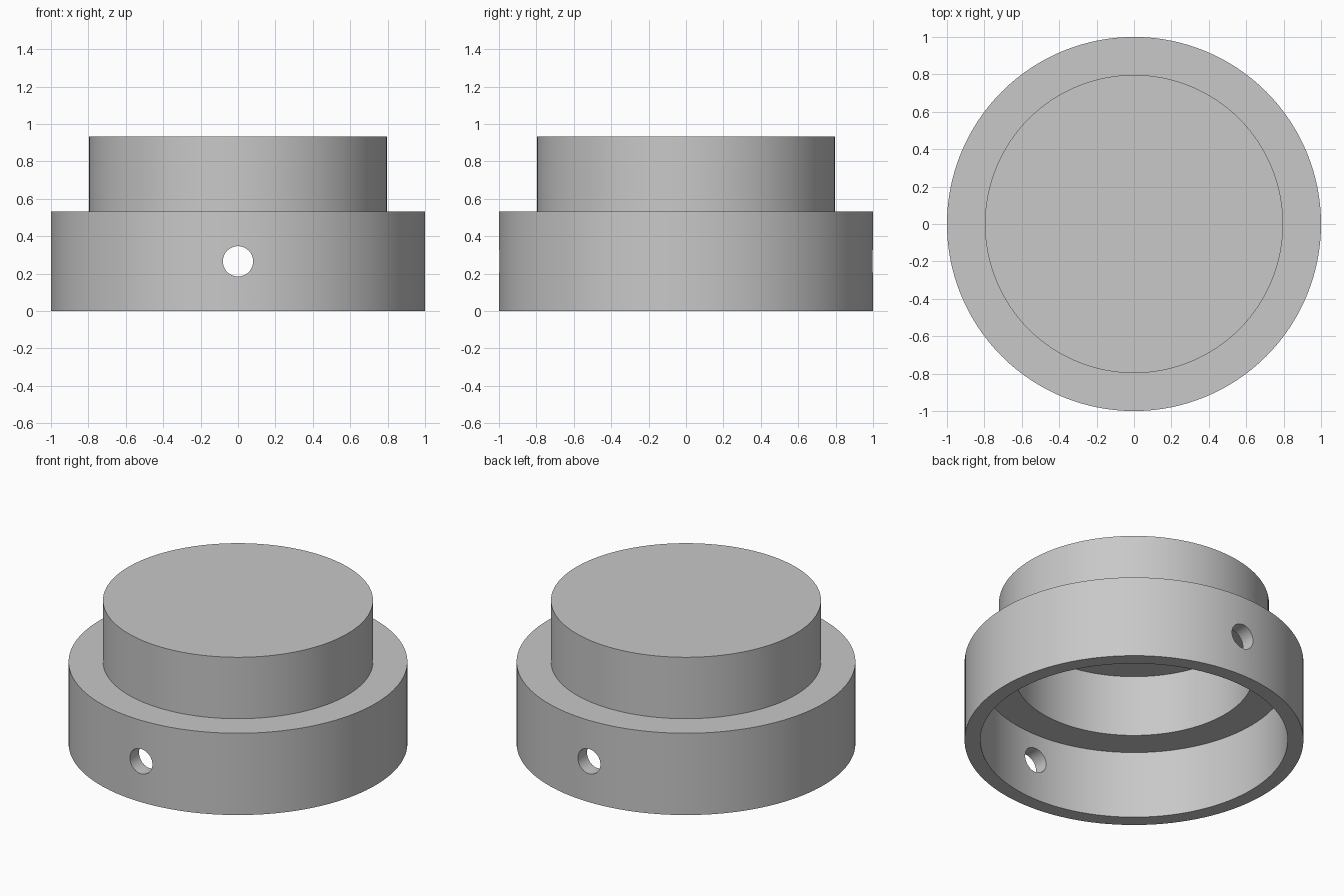
import bpy, bmesh, math
from mathutils import Vector

cube = bpy.data.objects.get("Cube")
if cube:
    bpy.data.objects.remove(cube, do_unlink=True)

SEGMENTS = 128
WALL = 0.093
BASE_R, BASE_H = 1.0, 0.533
TOP_R, TOP_H = 0.797, 0.933
HOLE_R, HOLE_Z = 0.081, 0.266

grey = bpy.data.materials.new("light grey")
grey.use_nodes = True
colour = (0.58, 0.58, 0.58, 1)
grey.diffuse_color = colour
grey.node_tree.nodes["Principled BSDF"].inputs["Base Color"].default_value = colour


def revolve(name, profile):
    """Spin an (r, z) profile, starting and ending on the axis, into a solid."""
    bm = bmesh.new()
    verts = [bm.verts.new((r, 0, z)) for r, z in profile]
    edges = [bm.edges.new(pair) for pair in zip(verts, verts[1:])]
    bmesh.ops.spin(bm, geom=verts + edges, cent=(0, 0, 0), axis=(0, 0, 1),
                   angle=math.tau, steps=SEGMENTS)
    bmesh.ops.remove_doubles(bm, verts=bm.verts, dist=1e-4)
    bmesh.ops.recalc_face_normals(bm, faces=bm.faces)
    mesh = bpy.data.meshes.new(name)
    bm.to_mesh(mesh)
    bm.free()
    obj = bpy.data.objects.new(name, mesh)
    bpy.context.collection.objects.link(obj)
    mesh.materials.append(grey)
    return obj


# Hollow stepped cap: closed top, open underside, even wall thickness
outside = [(0, TOP_H), (TOP_R, TOP_H), (TOP_R, BASE_H), (BASE_R, BASE_H), (BASE_R, 0)]
inside = [(BASE_R - WALL, 0), (BASE_R - WALL, BASE_H - WALL),
          (TOP_R - WALL, BASE_H - WALL), (TOP_R - WALL, TOP_H - WALL), (0, TOP_H - WALL)]
cap = revolve("stepped_cap", outside + inside)

# Pin hole drilled through the front and back walls
bpy.ops.mesh.primitive_cylinder_add(vertices=48, radius=HOLE_R, depth=3,
                                    location=(0, 0, HOLE_Z), rotation=(math.pi / 2, 0, 0))
drill = bpy.context.object
drill.name = "pin_hole_cutter"
drill.data.materials.append(grey)
drill.hide_render = True

bpy.ops.object.select_all(action='DESELECT')
cap.select_set(True)
bpy.context.view_layer.objects.active = cap
cut = cap.modifiers.new("pin_hole", 'BOOLEAN')
cut.operation = 'DIFFERENCE'
cut.solver = 'EXACT'
cut.object = drill
bpy.ops.object.modifier_apply(modifier=cut.name)
bpy.data.objects.remove(drill, do_unlink=True)

bpy.ops.object.shade_smooth_by_angle(angle=math.radians(30))
